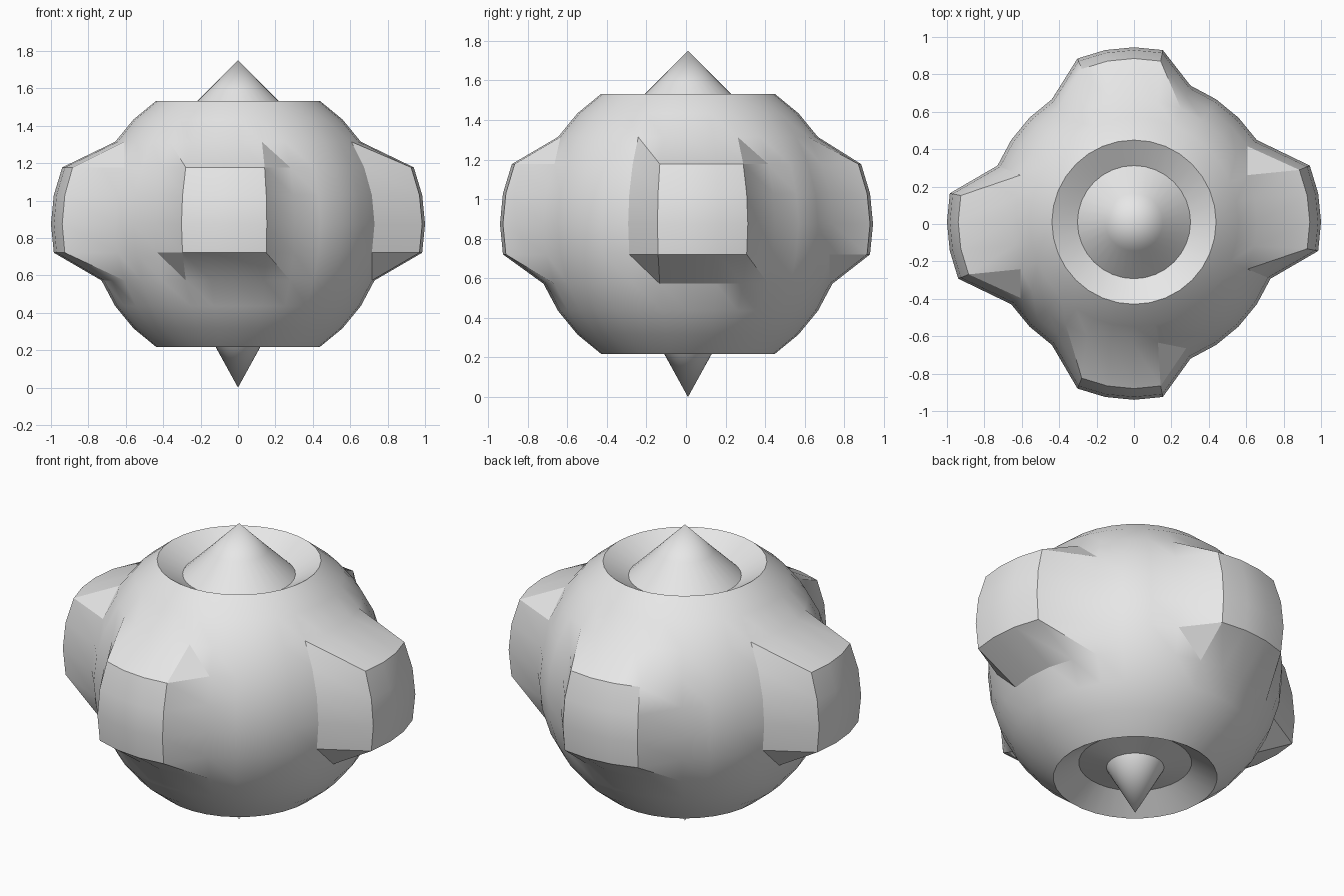
import bpy, bmesh
from math import sin, cos, radians

cube = bpy.data.objects.get("Cube")
if cube:
    bpy.data.objects.remove(cube)

SEGMENTS, RINGS = 32, 16
RADIUS, CENTRE_Y, CENTRE_Z = 0.79, 0.01, 0.875
STEP = radians(11.25)

# Heights of the sunken pole rings and the spikes that rise from them
POLE_HEIGHTS = {0: 1.75, 1: 1.595, 2: 1.45, 14: 0.31, 15: 0.28, 16: 0.0}

# Raised blocks: first column, push along x, push along y
BLOCKS = [(-1, 0.21, 0), (7, 0, 0.145), (15, -0.21, 0), (22, 0, -0.16)]
BLOCK_ROWS = range(6, 10)


def ring_point(ring, column):
    """Point on the sphere, with the poles reshaped into spikes."""
    polar, turn = ring * STEP, column * STEP
    r = RADIUS * sin(polar)
    z = POLE_HEIGHTS.get(ring, CENTRE_Z + RADIUS * cos(polar))
    return (r * cos(turn), CENTRE_Y + r * sin(turn), z)


bm = bmesh.new()
grid = {}
for ring in range(1, RINGS):
    for col in range(SEGMENTS):
        grid[ring, col] = bm.verts.new(ring_point(ring, col))
top = bm.verts.new(ring_point(0, 0))
bottom = bm.verts.new(ring_point(RINGS, 0))

# Push each block of the sphere straight outward, stretching its surroundings
for first, dx, dy in BLOCKS:
    for ring in BLOCK_ROWS:
        for col in range(first, first + 4):
            vert = grid[ring, col % SEGMENTS]
            vert.co.x += dx
            vert.co.y += dy

# Skin the rings, all split along the same diagonal
for col in range(SEGMENTS):
    nxt = (col + 1) % SEGMENTS
    bm.faces.new((top, grid[1, col], grid[1, nxt]))
    bm.faces.new((bottom, grid[RINGS - 1, nxt], grid[RINGS - 1, col]))
    for ring in range(1, RINGS - 1):
        a, b = grid[ring, col], grid[ring + 1, col]
        c, d = grid[ring + 1, nxt], grid[ring, nxt]
        bm.faces.new((a, b, c))
        bm.faces.new((a, c, d))

mesh = bpy.data.meshes.new("spiked_ball")
bm.to_mesh(mesh)
bm.free()
ball = bpy.data.objects.new("spiked_ball", mesh)
bpy.context.collection.objects.link(ball)

# Plain grey material
grey = bpy.data.materials.new("light_grey")
grey.use_nodes = True
grey.diffuse_color = (0.8, 0.8, 0.8, 1)
for node in grey.node_tree.nodes:
    if node.type == 'BSDF_PRINCIPLED':
        node.inputs["Base Color"].default_value = (0.8, 0.8, 0.8, 1)
mesh.materials.append(grey)

# Smooth surface with crisp block and rim edges
bpy.ops.object.select_all(action='DESELECT')
ball.select_set(True)
bpy.context.view_layer.objects.active = ball
bpy.ops.object.shade_smooth_by_angle(angle=radians(30))
